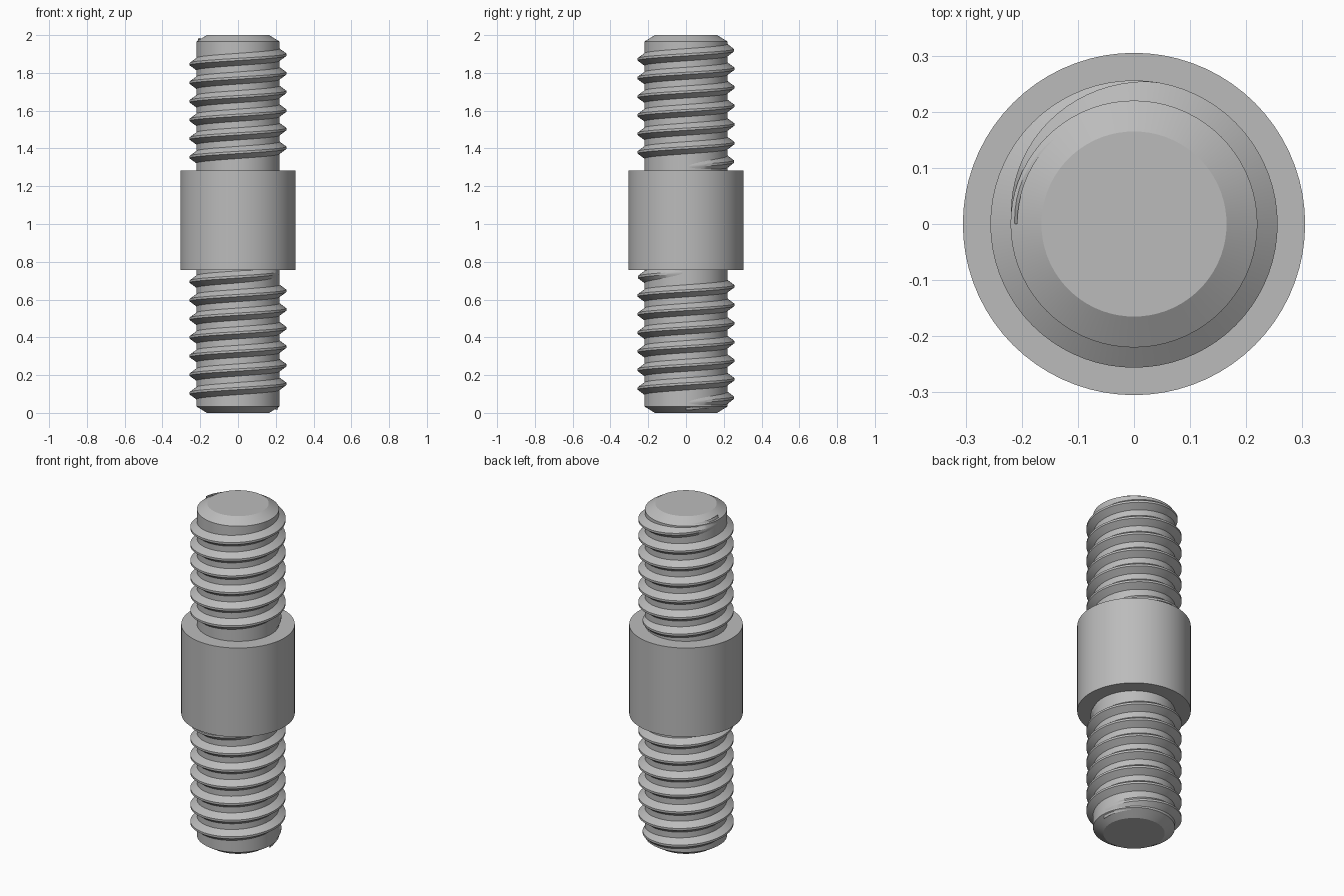
import bpy, bmesh, math

cube = bpy.data.objects.get("Cube")
if cube:
    bpy.data.objects.remove(cube)

steel = bpy.data.materials.new("grey steel")
steel.use_nodes = True
GREY = (0.5, 0.5, 0.5, 1)
steel.diffuse_color = GREY
steel.node_tree.nodes["Principled BSDF"].inputs["Base Color"].default_value = GREY

CORE, CREST, PITCH, SEGS = 0.22, 0.256, 0.0985, 72


def finish(name, bm):
    bmesh.ops.recalc_face_normals(bm, faces=bm.faces)
    mesh = bpy.data.meshes.new(name)
    bm.to_mesh(mesh)
    bm.free()
    mesh.materials.append(steel)
    obj = bpy.data.objects.new(name, mesh)
    bpy.context.collection.objects.link(obj)
    bpy.ops.object.select_all(action="DESELECT")
    obj.select_set(True)
    bpy.context.view_layer.objects.active = obj
    bpy.ops.object.shade_smooth_by_angle(angle=math.radians(30))
    return obj


def lathe(name, profile):
    """Stack rings of (radius, height) and cap both ends."""
    bm = bmesh.new()
    rings = [[bm.verts.new((r * math.cos(a), r * math.sin(a), z))
              for a in (math.tau * i / SEGS for i in range(SEGS))]
             for r, z in profile]
    for low, high in zip(rings, rings[1:]):
        for i in range(SEGS):
            j = (i + 1) % SEGS
            bm.faces.new((low[i], low[j], high[j], high[i]))
    bm.faces.new(rings[0])
    bm.faces.new(rings[-1])
    return finish(name, bm)


def thread(name, z_start, start, turns, fade=0.27):
    """Right-handed V ridge that sinks into the core at both ends."""
    bm = bmesh.new()
    steps = round(turns * SEGS)
    sections = []
    for i in range(steps + 1):
        t = i / SEGS
        a = start + math.tau * t
        rise = min(1, t / fade, (turns - t) / fade)
        tip = CORE - 0.002 + (CREST - CORE + 0.002) * max(0, rise)
        z = z_start + PITCH * t
        section = ((CORE - 0.012, -0.041), (tip, -0.006), (tip, 0.006), (CORE - 0.012, 0.041))
        sections.append([bm.verts.new((r * math.cos(a), r * math.sin(a), z + dz))
                         for r, dz in section])
    for s, e in zip(sections, sections[1:]):
        for k in range(4):
            m = (k + 1) % 4
            bm.faces.new((s[k], e[k], e[m], s[m]))
    bm.faces.new(sections[0])
    bm.faces.new(sections[-1])
    return finish(name, bm)


# Chamfered rod and the plain collar around its middle
lathe("threaded_rod_core", [(0.165, 0), (CORE, 0.034), (CORE, 1.966), (0.165, 2)])
lathe("collar", [(0.305, 0.757), (0.305, 1.284)])

# Helical threads below and above the collar
thread("lower_thread", 0.055, 0, 7.0)
thread("upper_thread", 1.305, 0, 6.5)
